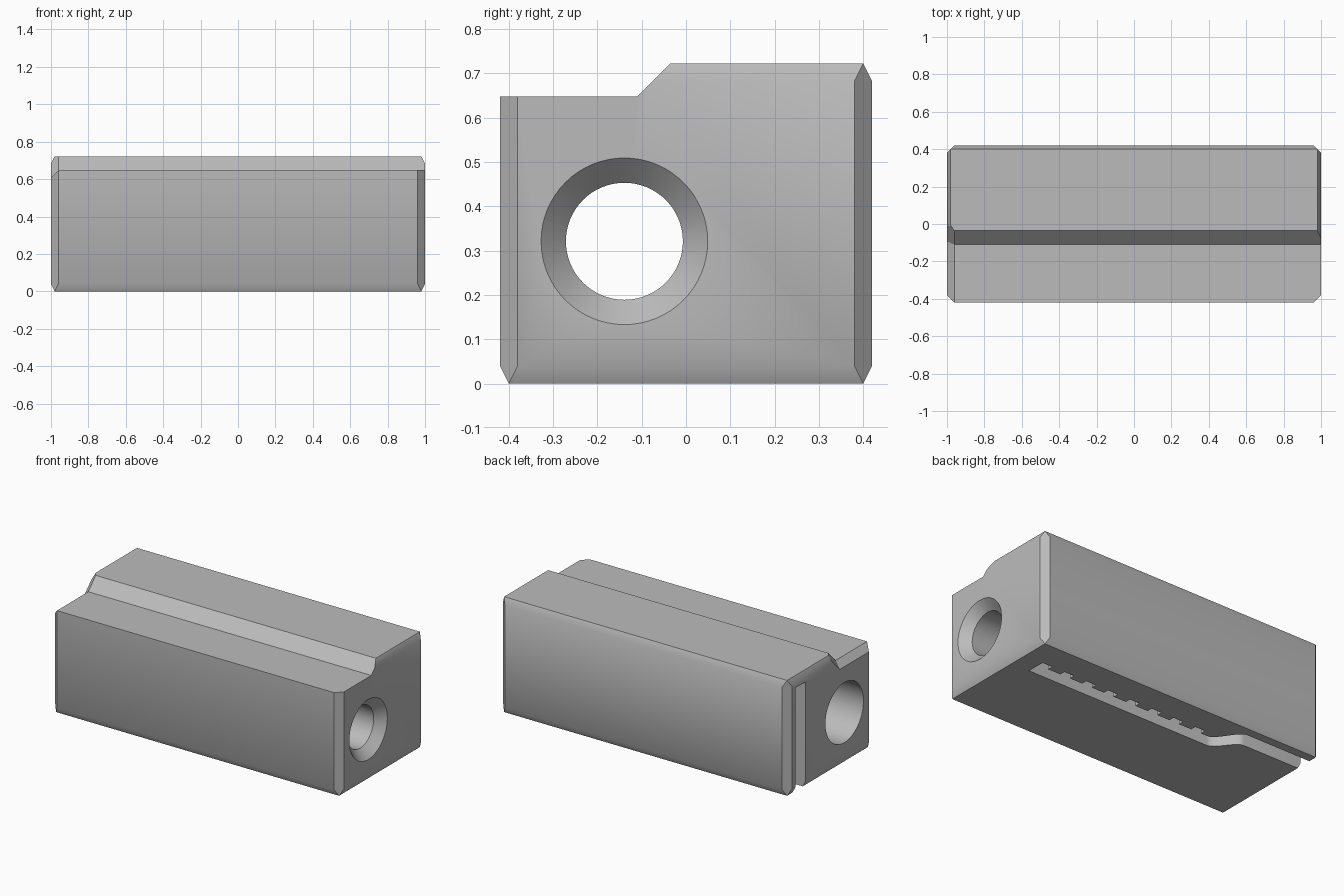
import bpy, bmesh, math

if "Cube" in bpy.data.objects:
    bpy.data.objects.remove(bpy.data.objects["Cube"])

GREY = (0.5, 0.5, 0.5, 1)
metal = bpy.data.materials.new("plain grey")
metal.use_nodes = True
metal.diffuse_color = GREY
metal.node_tree.nodes["Principled BSDF"].inputs["Base Color"].default_value = GREY

LENGTH, DEPTH, HEIGHT = 1.0, 0.42, 0.722   # half length, half depth, full height
BEVEL = 0.04
LOW_TOP = 0.648


def finish(bm, name):
    bmesh.ops.recalc_face_normals(bm, faces=bm.faces)
    mesh = bpy.data.meshes.new(name)
    bm.to_mesh(mesh)
    bm.free()
    mesh.materials.append(metal)
    obj = bpy.data.objects.new(name, mesh)
    bpy.context.collection.objects.link(obj)
    return obj


def loft(name, rings):
    """Closed solid through matching rings of points, capped at both ends."""
    bm = bmesh.new()
    loops = [[bm.verts.new(p) for p in ring] for ring in rings]
    n = len(loops[0])
    for a, b in zip(loops, loops[1:]):
        for i in range(n):
            j = (i + 1) % n
            bm.faces.new((a[i], a[j], b[j], b[i]))
    bm.faces.new(loops[0])
    bm.faces.new(loops[-1])
    return finish(bm, name)


def cut(body, cutter):
    mod = body.modifiers.new(cutter.name, "BOOLEAN")
    mod.operation = "DIFFERENCE"
    mod.solver = "EXACT"
    mod.object = cutter
    bpy.context.view_layer.objects.active = body
    bpy.ops.object.modifier_apply(modifier=mod.name)
    bpy.data.objects.remove(cutter)


# Chamfered block
bm = bmesh.new()
for sx in (-1, 1):
    for sy in (-1, 1):
        for z in (0, HEIGHT):
            bm.verts.new((sx * (LENGTH - BEVEL / 2), sy * (DEPTH - BEVEL / 2), z))
        for z in (BEVEL, HEIGHT - BEVEL):
            bm.verts.new((sx * (LENGTH - BEVEL), sy * DEPTH, z))
            bm.verts.new((sx * LENGTH, sy * (DEPTH - BEVEL), z))
bmesh.ops.convex_hull(bm, input=bm.verts)
bmesh.ops.dissolve_limit(bm, angle_limit=0.01, verts=bm.verts, edges=bm.edges)
body = finish(bm, "housing_block")


# Lowered front step with sloped shoulder, chamfered at the left-hand end
def step_ring(x, drop):
    foot_y = -0.11 + drop * math.tan(math.pi / 8)
    z = LOW_TOP - drop
    return [(x, -0.6, z), (x, foot_y, z), (x, foot_y + 0.25, z + 0.25), (x, -0.6, z + 0.25)]


cut(body, loft("step_cutter", [
    step_ring(-LENGTH - BEVEL, 2 * BEVEL),
    step_ring(-LENGTH + BEVEL, 0),
    step_ring(LENGTH + 0.1, 0)]))

# Wide bore, narrow neck and countersink
def circle(x, r, sides=64):
    return [(x, -0.139 + r * math.cos(2 * math.pi * i / sides),
             0.321 + r * math.sin(2 * math.pi * i / sides)) for i in range(sides)]


WIDE, NECK = 0.188, 0.132
cut(body, loft("bore_cutter", [
    circle(-1.1, WIDE), circle(0.3, WIDE), circle(0.3, NECK),
    circle(LENGTH - (WIDE - NECK), NECK), circle(LENGTH + 0.1, WIDE + 0.1)]))

# Notched slot from below, bending to the rear and leaving through the end
def bend(x0, x1, y0, y1, steps=12):
    return [(x0 + (x1 - x0) * i / steps,
             y0 + (y1 - y0) * (1 - math.cos(math.pi * i / steps)) / 2)
            for i in range(steps + 1)]


outline = [(0.855, 0.114)] + bend(-0.43, -0.59, 0.114, 0.245)
outline += [(-1.1, 0.245), (-1.1, 0.345)] + bend(-0.53, -0.37, 0.345, 0.195)
for i in reversed(range(8)):
    start = 0.855 - 0.158 * i
    outline += [(start - 0.07, 0.195), (start - 0.07, 0.23), (start, 0.23)]
    if i:
        outline.append((start, 0.195))
cut(body, loft("slot_cutter", [[(x, y, z) for x, y in outline] for z in (-0.1, 0.66)]))

# Smooth the bore and soft edges, keep the hard ones
bpy.ops.object.select_all(action="DESELECT")
body.select_set(True)
bpy.context.view_layer.objects.active = body
bpy.ops.object.shade_smooth_by_angle(angle=math.radians(30))
